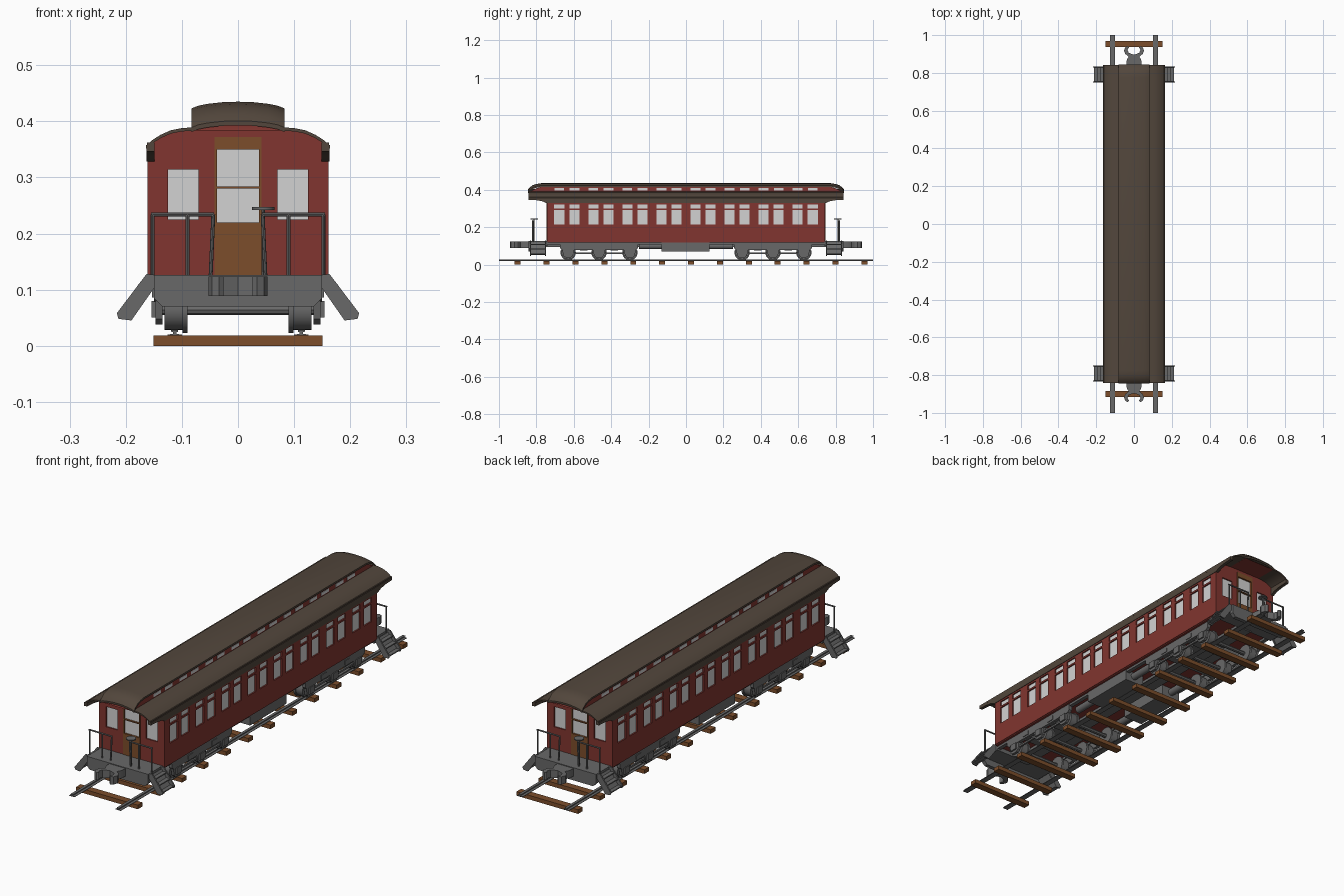
import bpy, bmesh, math
from mathutils import Vector, Matrix

if "Cube" in bpy.data.objects:
    bpy.data.objects.remove(bpy.data.objects["Cube"])


def material(name, r, g, b):
    m = bpy.data.materials.new(name)
    m.diffuse_color = (r, g, b, 1)
    m.use_nodes = True
    m.node_tree.nodes["Principled BSDF"].inputs["Base Color"].default_value = m.diffuse_color
    return m


RED = material("red paint", 0.22, 0.036, 0.029)
ROOF = material("roof brown", 0.085, 0.062, 0.045)
GREY = material("iron grey", 0.14, 0.14, 0.14)
WOOD = material("wood", 0.20, 0.075, 0.024)
GLASS = material("pale glass", 0.65, 0.65, 0.65)


class Part:
    """Collects simple solids into one mesh object."""

    def __init__(self):
        self.bm = bmesh.new()

    def extrude(self, faces, vec):
        res = bmesh.ops.extrude_face_region(self.bm, geom=faces)
        vs = [v for v in res["geom"] if isinstance(v, bmesh.types.BMVert)]
        bmesh.ops.translate(self.bm, verts=vs, vec=vec)

    def prism(self, pts, axis, a, b):
        put = {"x": lambda u, v: (a, u, v), "y": lambda u, v: (u, a, v),
               "z": lambda u, v: (u, v, a)}[axis]
        face = self.bm.faces.new([self.bm.verts.new(put(u, v)) for u, v in pts])
        self.extrude([face], Vector([(b - a) * (axis == k) for k in "xyz"]))
        return self

    def box(self, x0, x1, y0, y1, z0, z1):
        return self.prism([(x0, y0), (x1, y0), (x1, y1), (x0, y1)], "z", z0, z1)

    def rod(self, p, q, r, n=8):
        p, q = Vector(p), Vector(q)
        d = q - p
        mat = Matrix.Translation((p + q) / 2) @ d.to_track_quat("Z", "Y").to_matrix().to_4x4()
        bmesh.ops.create_cone(self.bm, cap_ends=True, segments=n, radius1=r, radius2=r,
                              depth=d.length, matrix=mat)
        return self

    def wall(self, us, zs, hole, axis, a, depth):
        """Panel of grid cells with openings, thickened along the axis."""
        put = (lambda u, z: (a, u, z)) if axis == "x" else (lambda u, z: (u, a, z))
        grid = [[self.bm.verts.new(put(u, z)) for z in zs] for u in us]
        faces = [self.bm.faces.new((grid[i][j], grid[i + 1][j], grid[i + 1][j + 1], grid[i][j + 1]))
                 for i in range(len(us) - 1) for j in range(len(zs) - 1) if not hole(i, j)]
        self.extrude(faces, Vector((depth, 0, 0) if axis == "x" else (0, depth, 0)))
        return self

    def done(self, name, mat, mirror=""):
        bmesh.ops.recalc_face_normals(self.bm, faces=self.bm.faces[:])
        me = bpy.data.meshes.new(name)
        self.bm.to_mesh(me)
        self.bm.free()
        me.materials.append(mat)
        ob = bpy.data.objects.new(name, me)
        bpy.context.collection.objects.link(ob)
        if mirror:
            mod = ob.modifiers.new("mirror", "MIRROR")
            mod.use_axis = [k in mirror for k in "xyz"]
            mod.use_mirror_merge = False
        return ob


def both(half):
    """Full symmetric profile from its right half, listed from edge to centre."""
    return [(-x, z) for x, z in half] + [(x, z) for x, z in half[-2::-1]]


# Track
p = Part()
for i in range(13):
    y = -0.9 + i * 0.1545
    p.box(-0.151, 0.151, y - 0.016, y + 0.016, 0, 0.018)
p.done("ties", WOOD)
rail = [(0.100, 0.018), (0.126, 0.018), (0.126, 0.020), (0.116, 0.021), (0.116, 0.024),
        (0.119, 0.025), (0.119, 0.028), (0.107, 0.028), (0.107, 0.025), (0.110, 0.024),
        (0.110, 0.021), (0.100, 0.020)]
Part().prism(rail, "y", -1, 1).done("rails", GREY, "x")

# Car body: glass core behind pierced walls
pairs = [-0.637 + 0.182 * i for i in range(8)]
win = sorted(c + s for c in pairs for s in (-0.0405, 0.0405))
Part().box(-0.155, 0.155, -0.737, 0.737, 0.13, 0.352).done("window_glass", GLASS)
us = [-0.743] + [w + s for w in win for s in (-0.027, 0.027)] + [0.743]
Part().wall(us, [0.123, 0.214, 0.291, 0.299, 0.321, 0.352],
            lambda i, j: i % 2 == 1 and j in (1, 3), "x", 0.161, -0.008).done("side_walls", RED, "x")
Part().box(-0.158, 0.158, -0.74, 0.74, 0.118, 0.128).done("floor", RED)

# Roof profile and the end walls that fill it
top = [(0.164, 0.357), (0.152, 0.367), (0.138, 0.376), (0.120, 0.384), (0.100, 0.388),
       (0.083, 0.389), (0.062, 0.394), (0.032, 0.401), (0, 0.403)]
under = [(x, z - 0.006) for x, z in top]
p = Part().wall([-0.161, -0.125, -0.07, -0.042, 0.042, 0.07, 0.125, 0.161],
                [0.123, 0.225, 0.314, 0.352],
                lambda i, j: i == 3 or (i in (1, 5) and j == 1), "y", -0.743, 0.008)
p.prism(both(under[1:]) + [(0.152, 0.352), (-0.152, 0.352)], "y", -0.743, -0.735)
p.done("end_walls", RED, "y")
Part().wall([-0.042, -0.037, 0.037, 0.042], [0.123, 0.22, 0.280, 0.284, 0.35, 0.372],
            lambda i, j: i == 1 and j in (1, 3), "y", -0.745, 0.008).done("end_doors", WOOD, "y")
Part().prism(both(top) + both(under)[::-1], "y", -0.843, 0.843).done("lower_roof", ROOF)
eave = [(-0.843, 0.352), (-0.843, 0.346), (-0.80, 0.344), (-0.765, 0.338), (-0.745, 0.328),
        (0.745, 0.328), (0.765, 0.338), (0.80, 0.344), (0.843, 0.346), (0.843, 0.352)]
eave = eave[:1] + [(y, z) for y, z in eave[1:-1]] + eave[-1:]
Part().prism(eave, "x", 0.149, 0.1635).done("eave_boards", ROOF, "x")
Part().box(0.149, 0.1625, -0.843, 0.843, 0.350, 0.362).done("eave_fillers", ROOF, "x")

# Raised clerestory
clere = [(-0.842, 0.384), (-0.835, 0.390), (-0.80, 0.408), (-0.77, 0.416),
         (0.77, 0.416), (0.80, 0.408), (0.835, 0.390), (0.842, 0.384)]
Part().prism(clere, "x", -0.078, 0.078).done("clerestory_walls", RED)
p = Part()
for w in win:
    p.box(0.076, 0.0795, w - 0.026, w + 0.026, 0.395, 0.409)
p.done("clerestory_windows", GLASS, "x")
p = Part()
crown = both([(0.083, 0.423), (0.070, 0.428), (0.055, 0.431), (0.028, 0.434), (0, 0.435)])
rings = []
for y, drop in [(-0.845, 0.034), (-0.836, 0.023), (-0.82, 0.011), (-0.80, 0.004), (-0.775, 0),
                (0.775, 0), (0.80, 0.004), (0.82, 0.011), (0.836, 0.023), (0.845, 0.034)]:
    loop = crown + [(x, z - 0.008) for x, z in crown[::-1]]
    rings.append([p.bm.verts.new((x, y, z - drop)) for x, z in loop])
for a, b in zip(rings, rings[1:]):
    for k in range(len(a)):
        n = (k + 1) % len(a)
        p.bm.faces.new((a[k], a[n], b[n], b[k]))
p.bm.faces.new(rings[0])
p.bm.faces.new(rings[-1])
p.done("clerestory_roof", ROOF)

# Platforms, end beams and couplers
p = Part().box(-0.15, 0.15, 0.74, 0.84, 0.10, 0.126)
p.prism([(-0.15, 0.126), (0.15, 0.126), (0.15, 0.085), (0.135, 0.070), (-0.135, 0.070),
         (-0.15, 0.085)], "y", 0.825, 0.843)
p.done("platforms", GREY, "y")
jaw = [(0, 0.84), (0.04, 0.84), (0.038, 0.87), (0.028, 0.886), (0.046, 0.90), (0.053, 0.918),
       (0.046, 0.936), (0.034, 0.942), (0.026, 0.936), (0.034, 0.922), (0.028, 0.906), (0, 0.896)]
Part().prism(jaw, "z", 0.089, 0.123).done("couplers", GREY, "xy")

# Steps
p = Part()
side = [(0.146, 0.126), (0.163, 0.128), (0.216, 0.058), (0.213, 0.048), (0.19, 0.045), (0.148, 0.105)]
for y in (0.748, 0.829):
    p.prism(side, "y", y, y + 0.006)
for x, z in ((0.155, 0.104), (0.172, 0.080), (0.19, 0.053)):
    p.box(x, x + 0.023, 0.75, 0.833, z, z + 0.005)
p.prism([(0.148, 0.115), (0.154, 0.118), (0.197, 0.056), (0.191, 0.050)], "y", 0.75, 0.833)
p.done("steps", GREY, "xy")

# Railings and hand brakes
p = Part()
for x0, x1 in ((0.152, 0.152), (0.09, 0.09), (0.049, 0.044)):
    p.rod((x0, 0.82, 0.12), (x1, 0.82, 0.234), 0.0035)
p.rod((0.043, 0.82, 0.234), (0.155, 0.82, 0.234), 0.0035)
p.done("railings", GREY, "xy")
p = Part()
for s in (1, -1):
    x, y = 0.045 * s, -0.812 * s
    p.rod((x, y, 0.12), (x, y, 0.246), 0.003)
    p.rod((x, y, 0.242), (x, y, 0.247), 0.02, 16)
p.done("hand_brakes", GREY)

# Trucks: wheels, axles and side frames
axles = [0.30, 0.465, 0.63]
p, q, f = Part(), Part(), Part()
for y in axles:
    p.rod((0.098, y, 0.064), (0.131, y, 0.064), 0.036, 24)
    p.rod((0.090, y, 0.064), (0.099, y, 0.064), 0.041, 24)
    q.rod((0, y, 0.064), (0.14, y, 0.064), 0.009)
    f.prism([(y - 0.036, 0.10), (y + 0.036, 0.10), (y + 0.026, 0.048), (y + 0.014, 0.038),
             (y - 0.014, 0.038), (y - 0.026, 0.048)], "x", 0.135, 0.147)
    f.box(0.145, 0.154, y - 0.017, y + 0.017, 0.05, 0.08)
p.done("wheels", GREY, "xy")
q.done("axles", GREY, "xy")
f.prism([(0.257, 0.115), (0.674, 0.115), (0.674, 0.088), (0.66, 0.078), (0.27, 0.078),
         (0.257, 0.088)], "x", 0.135, 0.15)
for y in (0.3825, 0.5475):
    f.box(0, 0.14, y - 0.02, y + 0.02, 0.075, 0.105)
    f.box(0.147, 0.153, y - 0.018, y + 0.018, 0.086, 0.104)
    f.box(0.136, 0.144, y - 0.07, y + 0.07, 0.056, 0.064)
f.box(0, 0.08, 0.36, 0.57, 0.10, 0.12)
f.done("truck_frames", GREY, "xy")

# Underfloor gear
p = Part().box(0, 0.03, 0, 0.75, 0.095, 0.12)
p.box(0.13, 0.148, 0, 0.74, 0.108, 0.122)
p.done("underframe", GREY, "xy")
Part().box(0.055, 0.15, -0.13, 0.125, 0.07, 0.121).done("equipment_boxes", GREY, "x")
Part().rod((0.105, 0.12, 0.099), (0.105, 0.25, 0.099), 0.016, 16).done("air_tanks", GREY, "xy")

# Smooth the curved parts, keep the edges sharp
bpy.ops.object.select_all(action="SELECT")
bpy.context.view_layer.objects.active = bpy.data.objects["lower_roof"]
bpy.ops.object.shade_smooth_by_angle(angle=math.radians(30))
